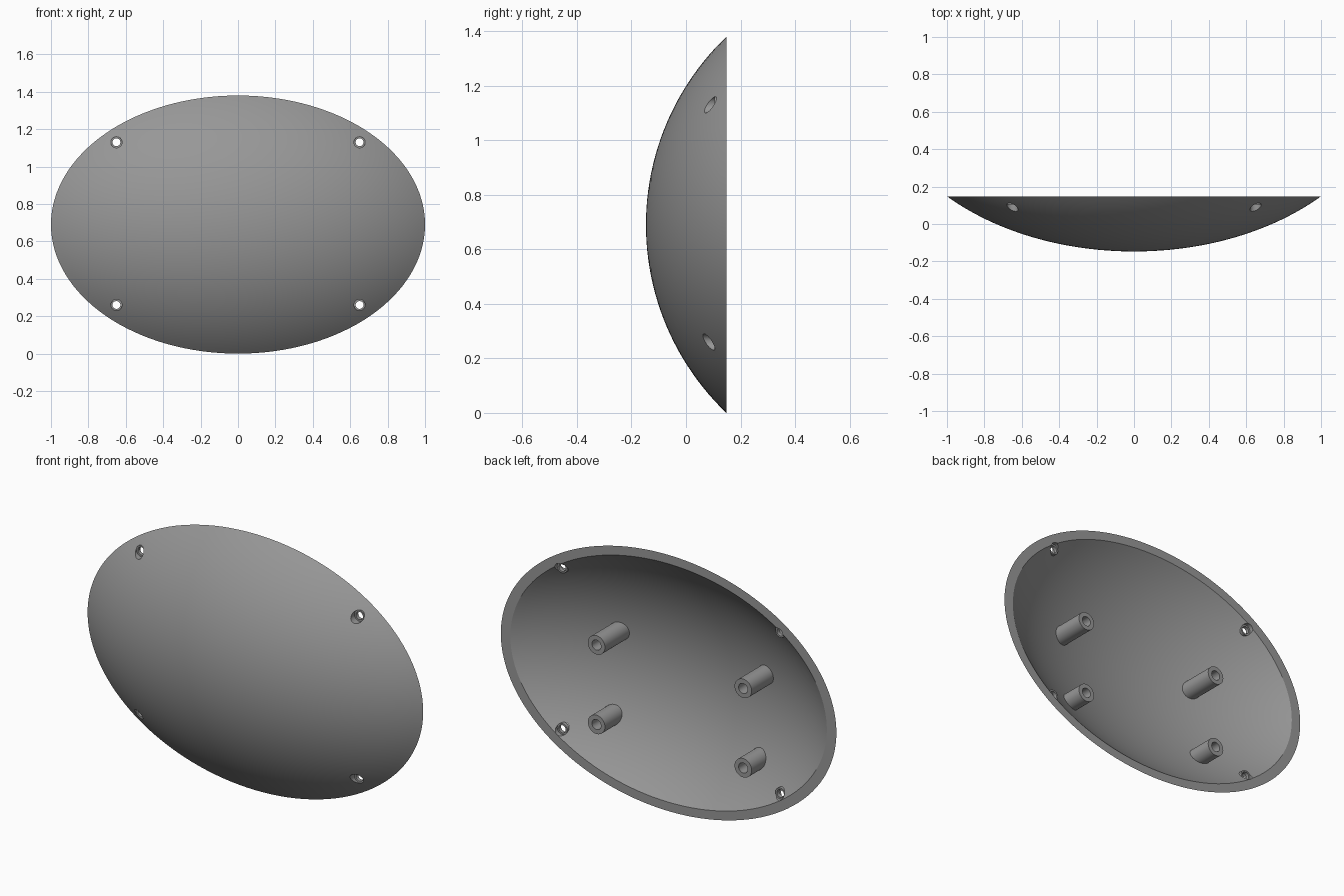
import bpy, bmesh, math

if "Cube" in bpy.data.objects:
    bpy.data.objects.remove(bpy.data.objects["Cube"])

CZ, BACK, DEPTH = 0.69, 0.148, 0.295      # dish centre height, rim plane, dish depth
RIM = math.radians(46.3)                  # arc angle at the rim
OUTER = (1.0, 0.69, DEPTH)                # half width, half height, depth
INNER = (0.943, 0.642, 0.26)

grey = bpy.data.materials.new("grey plastic")
grey.diffuse_color = (0.31, 0.31, 0.31, 1)
grey.use_nodes = True
grey.node_tree.nodes["Principled BSDF"].inputs["Base Color"].default_value = grey.diffuse_color


def surface_y(x, z, cap):
    """Depth position of a domed cap at a given x, z."""
    r = min(math.hypot(x / cap[0], (z - CZ) / cap[1]), 1.0)
    c = math.sqrt(1 - (r * math.sin(RIM)) ** 2)
    return BACK - cap[2] + cap[2] * (1 - c) / (1 - math.cos(RIM))


def finish(name, bm):
    bmesh.ops.recalc_face_normals(bm, faces=bm.faces)
    mesh = bpy.data.meshes.new(name)
    bm.to_mesh(mesh)
    bm.free()
    mesh.materials.append(grey)
    obj = bpy.data.objects.new(name, mesh)
    bpy.context.collection.objects.link(obj)
    return obj


def smooth(obj):
    bpy.ops.object.select_all(action='DESELECT')
    obj.select_set(True)
    bpy.context.view_layer.objects.active = obj
    bpy.ops.object.shade_smooth_by_angle(angle=math.radians(30))


def bridge(bm, a, b):
    n = len(a)
    for i in range(n):
        bm.faces.new((a[i], a[(i + 1) % n], b[(i + 1) % n], b[i]))


def make_shell(segs=128, steps=24):
    """Hollow elliptical dish, open at the back with a flat rim."""
    bm = bmesh.new()
    rims = []
    for cap in (OUTER, INNER):
        tip = bm.verts.new((0, BACK - cap[2], CZ))
        prev = None
        for k in range(1, steps + 1):
            t = RIM * k / steps
            r = math.sin(t) / math.sin(RIM)
            y = BACK - cap[2] + cap[2] * (1 - math.cos(t)) / (1 - math.cos(RIM))
            ring = [bm.verts.new((cap[0] * r * math.cos(a), y, CZ + cap[1] * r * math.sin(a)))
                    for a in (2 * math.pi * i / segs for i in range(segs))]
            if prev:
                bridge(bm, prev, ring)
            else:
                for i in range(segs):
                    bm.faces.new((tip, ring[i], ring[(i + 1) % segs]))
            prev = ring
        rims.append(prev)
    bridge(bm, *rims)
    return finish("dish_shell", bm)


def make_tube(name, x, z, r_out, r_in, y_end, y_start=None, segs=32):
    """Tube along y; without y_start its foot follows the inside of the shell wall."""
    bm = bmesh.new()

    def ring(r, y):
        pts = [(x + r * math.cos(2 * math.pi * i / segs), z + r * math.sin(2 * math.pi * i / segs))
               for i in range(segs)]
        return [bm.verts.new((px, y if y is not None else
                              (surface_y(px, pz, OUTER) + surface_y(px, pz, INNER)) / 2, pz))
                for px, pz in pts]

    rings = [ring(r_out, y_start), ring(r_out, y_end), ring(r_in, y_end), ring(r_in, y_start)]
    for i in range(4):
        bridge(bm, rings[i], rings[(i + 1) % 4])
    smooth(finish(name, bm))


shell = make_shell()
corners = [(sx, sz) for sx in (-1, 1) for sz in (-1, 1)]

# Screw holes through the shell near the rim
bm = bmesh.new()
for sx, sz in corners:
    x, z = sx * 0.65, CZ + 0.005 + sz * 0.435
    rings = [[bm.verts.new((x + 0.03 * math.cos(2 * math.pi * i / 24), y,
                            z + 0.03 * math.sin(2 * math.pi * i / 24))) for i in range(24)]
             for y in (-0.1, 0.3)]
    bridge(bm, *rings)
    bm.faces.new(rings[0])
    bm.faces.new(rings[1])
cutter = finish("hole_cutter", bm)
cutter.hide_render = True
mod = shell.modifiers.new("screw_holes", 'BOOLEAN')
mod.operation, mod.solver, mod.object = 'DIFFERENCE', 'EXACT', cutter
bpy.context.view_layer.objects.active = shell
bpy.ops.object.modifier_apply(modifier=mod.name)
bpy.data.objects.remove(cutter)
smooth(shell)

for sx, sz in corners:
    # Recessed screw seat inside each hole
    make_tube("screw_seat", sx * 0.65, CZ + 0.005 + sz * 0.435, 0.03, 0.021, 0.125, 0.105, 24)
    # Hollow mounting post on the inside
    make_tube("mounting_post", sx * 0.437, 0.56 + sz * 0.214, 0.051, 0.027, 0.138)
